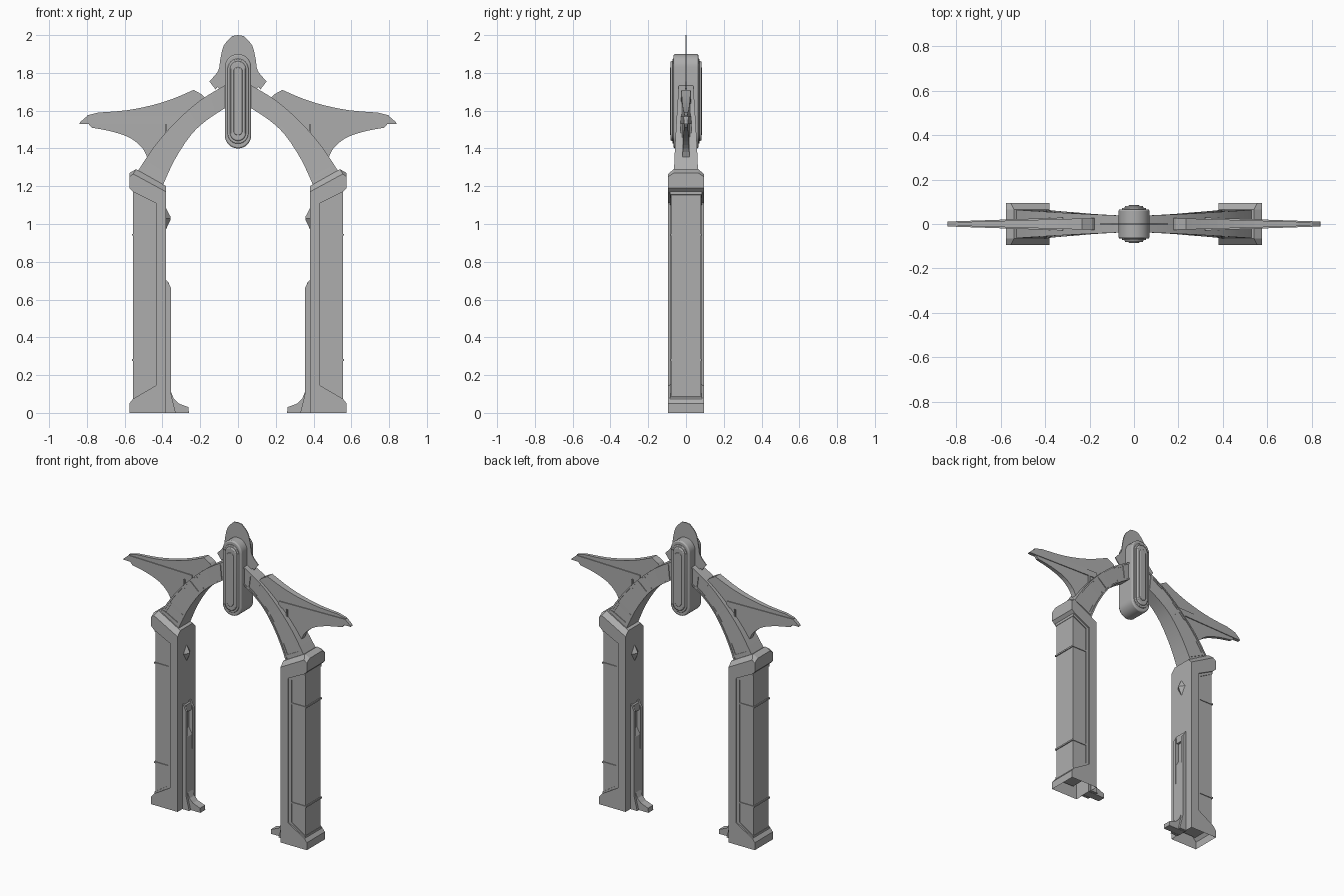
import bpy, bmesh, math
from mathutils import Vector

cube = bpy.data.objects.get("Cube")
if cube:
    bpy.data.objects.remove(cube, do_unlink=True)

stone = bpy.data.materials.new("plain_grey")
stone.use_nodes = True
GREY = (0.42, 0.42, 0.42, 1)
stone.diffuse_color = GREY
stone.node_tree.nodes["Principled BSDF"].inputs["Base Color"].default_value = GREY


def loft(name, rings, mirror=True, open_base=False):
    """Skin matching rings of points, cap both ends, mirror across x."""
    bm = bmesh.new()
    vs = [[bm.verts.new(p) for p in ring] for ring in rings]
    for a, b in zip(vs, vs[1:]):
        for i in range(len(a)):
            j = (i + 1) % len(a)
            bm.faces.new((a[i], a[j], b[j], b[i]))
    bm.faces.new(vs[0])
    bm.faces.new(vs[-1][::-1])
    bmesh.ops.recalc_face_normals(bm, faces=bm.faces)
    if open_base:
        base = [f for f in bm.faces if all(v.co.z < 0.001 for v in f.verts)]
        bmesh.ops.delete(bm, geom=base, context="FACES_ONLY")
    mesh = bpy.data.meshes.new(name)
    bm.to_mesh(mesh)
    bm.free()
    mesh.materials.append(stone)
    ob = bpy.data.objects.new(name, mesh)
    bpy.context.scene.collection.objects.link(ob)
    if mirror:
        ob.modifiers.new("mirror", "MIRROR")
    return ob


def plate(name, pts, half, centre=0, **kw):
    """Side profile given depth; half may be a function of x."""
    h = half if callable(half) else (lambda x: half)
    return loft(name, [[(x, centre + s * h(x), z) for x, z in pts] for s in (-1, 1)], **kw)


def box(name, x0, x1, half, z0, z1, **kw):
    return plate(name, [(x0, z0), (x1, z0), (x1, z1), (x0, z1)], half, **kw)


def smooth(ob, angle=35):
    bpy.ops.object.select_all(action="DESELECT")
    ob.select_set(True)
    bpy.context.view_layer.objects.active = ob
    bpy.ops.object.shade_smooth_by_angle(angle=math.radians(angle))


def curve(pts, t):
    """Smooth curve through evenly spaced points, t from 0 to 1."""
    f = min(max(t, 0), 1) * (len(pts) - 1)
    i = min(int(f), len(pts) - 2)
    u = f - i
    p = [Vector(pts[min(max(k, 0), len(pts) - 1)]) for k in range(i - 1, i + 3)]
    return 0.5 * (2 * p[1] + (p[2] - p[0]) * u + (2 * p[0] - 5 * p[1] + 4 * p[2] - p[3]) * u * u
                  + (3 * p[1] - p[0] - 3 * p[2] + p[3]) * u ** 3)


def sample(pts, n=12):
    return [tuple(curve(pts, i / n)) for i in range(n + 1)]


# Pillar frame: a C-shaped casing with a sloped, bevelled cap and open base
casing = [(0.38, 0), (0.575, 0), (0.575, 0.05), (0.555, 0.075), (0.435, 0.145),
          (0.435, 1.11), (0.555, 1.17), (0.575, 1.19)]
low_cap = [(0.575, 1.25), (0.555, 1.265), (0.38, 1.17)]
high_cap = [(0.575, 1.27), (0.54, 1.29), (0.38, 1.2)]
loft("pillar_frame", [[(x, y, z) for x, z in casing + top] for y, top in
     ((-0.095, low_cap), (-0.065, high_cap), (0.065, high_cap), (0.095, low_cap))],
     open_base=True)

# Recessed panel, stepped trim and raised seams
box("pillar_panel", 0.42, 0.555, 0.08, 0.07, 1.18)
plate("pillar_trim", [(0.42, 0.1), (0.557, 0.07), (0.557, 0.085), (0.455, 0.15),
                      (0.455, 1.1), (0.557, 1.155), (0.557, 1.18), (0.42, 1.15)], 0.086)
for z in (0.28, 0.943):
    box("pillar_seam", 0.44, 0.561, 0.085, z - 0.005, z + 0.005)

# Inner buttress: two rails, a slender core and a flared foot
rail = [(0.385, 0), (0.385, 0.7), (0.375, 0.7), (0.354, 0.66), (0.354, 0.1), (0.345, 0.06), (0.33, 0)]
for c in (-0.036, 0.036):
    plate("buttress_rail", rail, 0.008, c)
box("buttress_head", 0.365, 0.385, 0.03, 0.64, 0.69)
plate("buttress_core", [(0.385, 0), (0.385, 0.53), (0.357, 0.48), (0.354, 0.11),
                        (0.34, 0.075), (0.315, 0.05), (0.262, 0.03), (0.26, 0)], 0.026)

# Diamond stud on the inner face
loft("diamond_stud", [[(0.382, 0, 0.97), (0.382, 0.036, 1.03), (0.382, 0, 1.085), (0.382, -0.036, 1.03)],
                      [(0.357, 0, 1.022), (0.357, 0.004, 1.03), (0.357, 0, 1.038), (0.357, -0.004, 1.03)]])

# Arch: tapered curved limb with raised rails, joints and corner brackets
OUTER = [(0.05, 1.745), (0.2, 1.655), (0.33, 1.54), (0.44, 1.415), (0.54, 1.265)]
INNER = [(0.05, 1.625), (0.165, 1.55), (0.25, 1.47), (0.335, 1.34), (0.4, 1.2)]


def arch_part(name, t0, t1, a, b, extra, steps=12):
    rings = []
    for i in range(steps + 1):
        t = t0 + (t1 - t0) * i / steps
        o, n = curve(OUTER, t), curve(INNER, t)
        p, q = n.lerp(o, a), n.lerp(o, b)
        h = 0.031 + 0.028 * t + extra
        rings.append([(p.x, -h, p.y), (q.x, -h, q.y), (q.x, h, q.y), (p.x, h, p.y)])
    smooth(loft(name, rings), 30)


arch_part("arch_limb", 0, 1, 0.02, 0.98, 0)
arch_part("arch_outer_rail", 0, 1, 0.92, 1, 0.006)
arch_part("arch_inner_rail", 0, 1, 0, 0.08, 0.006)
for t in (0.12, 0.5, 0.93):
    arch_part("arch_joint", t - 0.012, t + 0.012, 0.04, 0.96, 0.005, 1)
for t0, t1 in ((0.13, 0.24), (0.4, 0.49), (0.51, 0.6), (0.82, 0.92)):
    arch_part("arch_bracket", t0, t1, 0.08, 0.17, 0.003, 3)
    arch_part("arch_bracket", t0, t1, 0.83, 0.92, 0.003, 3)

# Wing: concave tapering blade with a straight spar
upper = sample([(0.74, 1.59), (0.59, 1.602), (0.45, 1.63), (0.34, 1.665), (0.235, 1.71)])
lower = sample([(0.48, 1.35), (0.505, 1.4), (0.57, 1.455), (0.67, 1.49), (0.775, 1.51)])
plate("wing_blade", [(0.8, 1.54), (0.8, 1.575)] + upper
      + [(0.19, 1.685), (0.165, 1.655), (0.3, 1.53), (0.45, 1.34)] + lower,
      lambda x: 0.026 - 0.018 * max(x - 0.2, 0) / 0.6)
plate("wing_spar", [(0.32, 1.53), (0.84, 1.53), (0.835, 1.54), (0.8, 1.57), (0.32, 1.57)],
      lambda x: 0.029 - 0.018 * (x - 0.32) / 0.52)
box("wing_rib", 0.375, 0.384, 0.03, 1.42, 1.53)


# Keystone: stacked upright capsules
def capsule(name, r, z0, z1, half, bevel):
    pts = [(r * math.cos(a), z + r * math.sin(a))
           for z, start in ((z1 - r, 0), (z0 + r, math.pi))
           for a in [start + math.pi * i / 16 for i in range(17)]]
    ob = plate(name, pts, half, mirror=False)
    mod = ob.modifiers.new("bevel", "BEVEL")
    mod.width, mod.segments, mod.limit_method = bevel, 2, "ANGLE"
    mod.angle_limit = math.radians(60)
    smooth(ob)


capsule("keystone_body", 0.07, 1.4, 1.9, 0.066, 0.008)
capsule("keystone_collar", 0.055, 1.425, 1.875, 0.072, 0.004)
capsule("keystone_boss", 0.042, 1.44, 1.862, 0.082, 0.006)
capsule("keystone_core", 0.024, 1.47, 1.83, 0.086, 0.003)

# Crest: thin plate behind the crown of the keystone
side = sample([(0.03, 1.995), (0.075, 1.945), (0.094, 1.87), (0.105, 1.81), (0.152, 1.755)])
half_crest = [(0, 2.0)] + side + [(0.118, 1.712), (0.11, 1.725), (0.06, 1.67), (0, 1.67)]
plate("crest", half_crest, 0.003)
